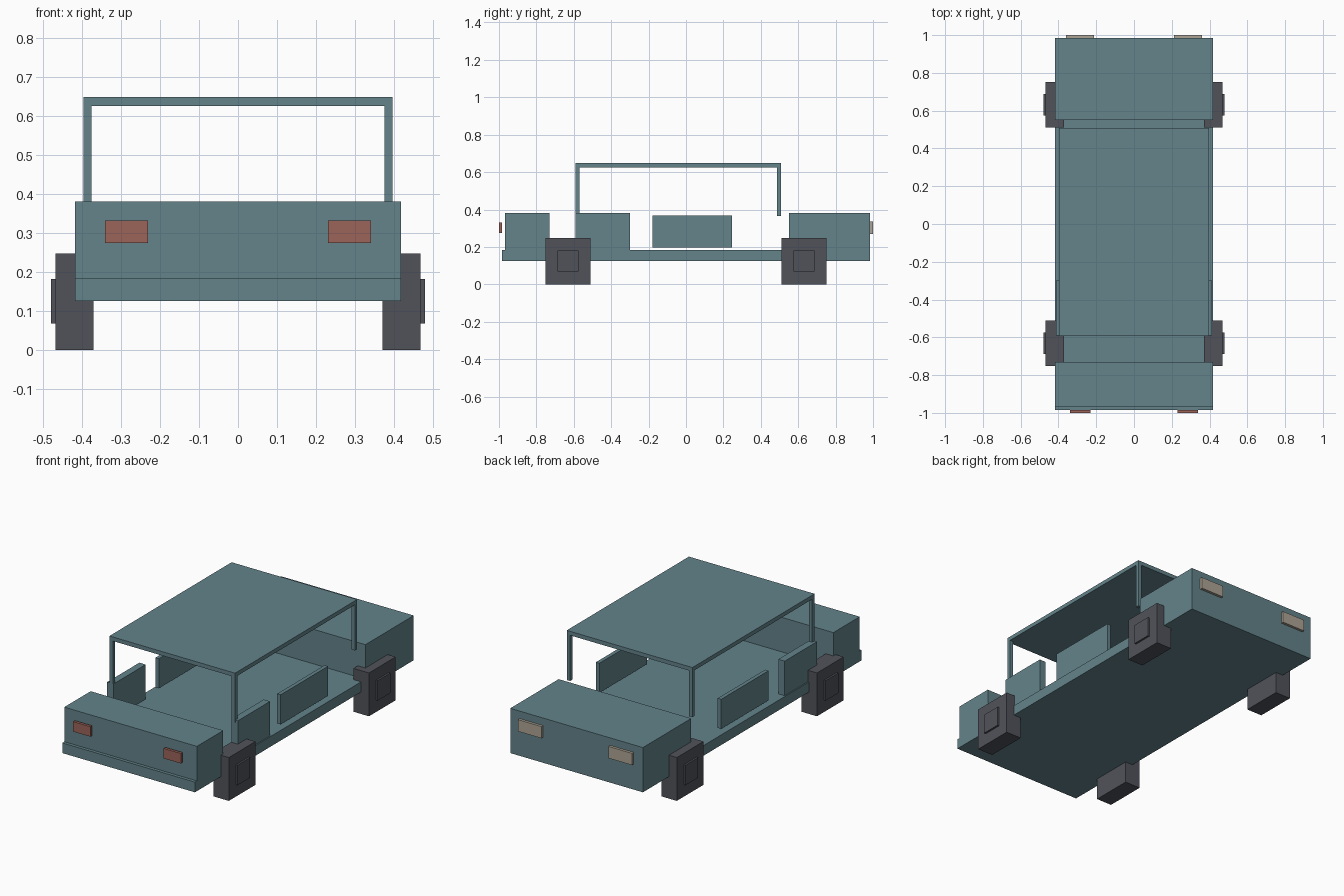
import bpy

if "Cube" in bpy.data.objects:
    bpy.data.objects.remove(bpy.data.objects["Cube"])


def material(name, color):
    m = bpy.data.materials.new(name)
    m.diffuse_color = (*color, 1.0)
    m.use_nodes = True
    m.node_tree.nodes["Principled BSDF"].inputs["Base Color"].default_value = m.diffuse_color
    return m


TEAL = material("teal paint", (0.125, 0.228, 0.255))
DARK = material("dark rubber", (0.082, 0.086, 0.102))
RED = material("red lamp", (0.33, 0.125, 0.10))
CREAM = material("cream lamp", (0.42, 0.37, 0.30))


def box(name, x, y, z, mat):
    """Axis-aligned box given (min, max) on each axis."""
    verts = [(a, b, c) for a in x for b in y for c in z]
    faces = [(0, 1, 3, 2), (4, 6, 7, 5), (0, 4, 5, 1),
             (2, 3, 7, 6), (0, 2, 6, 4), (1, 5, 7, 3)]
    mesh = bpy.data.meshes.new(name)
    mesh.from_pydata(verts, [], faces)
    mesh.materials.append(mat)
    ob = bpy.data.objects.new(name, mesh)
    bpy.context.collection.objects.link(ob)
    return ob


def pair(name, x, y, z, mat):
    """The same box on the right and the left."""
    box(name + "_right", x, y, z, mat)
    box(name + "_left", (-x[1], -x[0]), y, z, mat)


# Body
W = 0.418
box("chassis_floor", (-W, W), (-0.985, 0.56), (0.125, 0.183), TEAL)
box("hood", (-W, W), (0.55, 0.985), (0.125, 0.38), TEAL)
box("trunk", (-W, W), (-0.967, -0.73), (0.18, 0.38), TEAL)

# Side panels and floating doors
pair("rear_side_panel", (0.372, 0.412), (-0.59, -0.30), (0.18, 0.38), TEAL)
pair("door", (0.373, 0.395), (-0.18, 0.247), (0.198, 0.367), TEAL)

# Roof on four posts
box("roof", (-0.396, 0.396), (-0.592, 0.508), (0.625, 0.648), TEAL)
pair("rear_post", (0.375, 0.396), (-0.592, -0.57), (0.365, 0.63), TEAL)
pair("front_post", (0.375, 0.396), (0.487, 0.508), (0.365, 0.63), TEAL)

# Block wheels with hub plates
for end, yc in (("rear", -0.631), ("front", 0.631)):
    pair(end + "_wheel", (0.37, 0.468), (yc - 0.12, yc + 0.12), (0.0, 0.247), DARK)
    pair(end + "_hub", (0.46, 0.479), (yc - 0.057, yc + 0.057), (0.068, 0.182), DARK)

# Lamps
pair("tail_lamp", (0.23, 0.34), (-1.0, -0.984), (0.274, 0.331), RED)
pair("head_lamp", (0.212, 0.36), (0.984, 1.0), (0.27, 0.337), CREAM)
